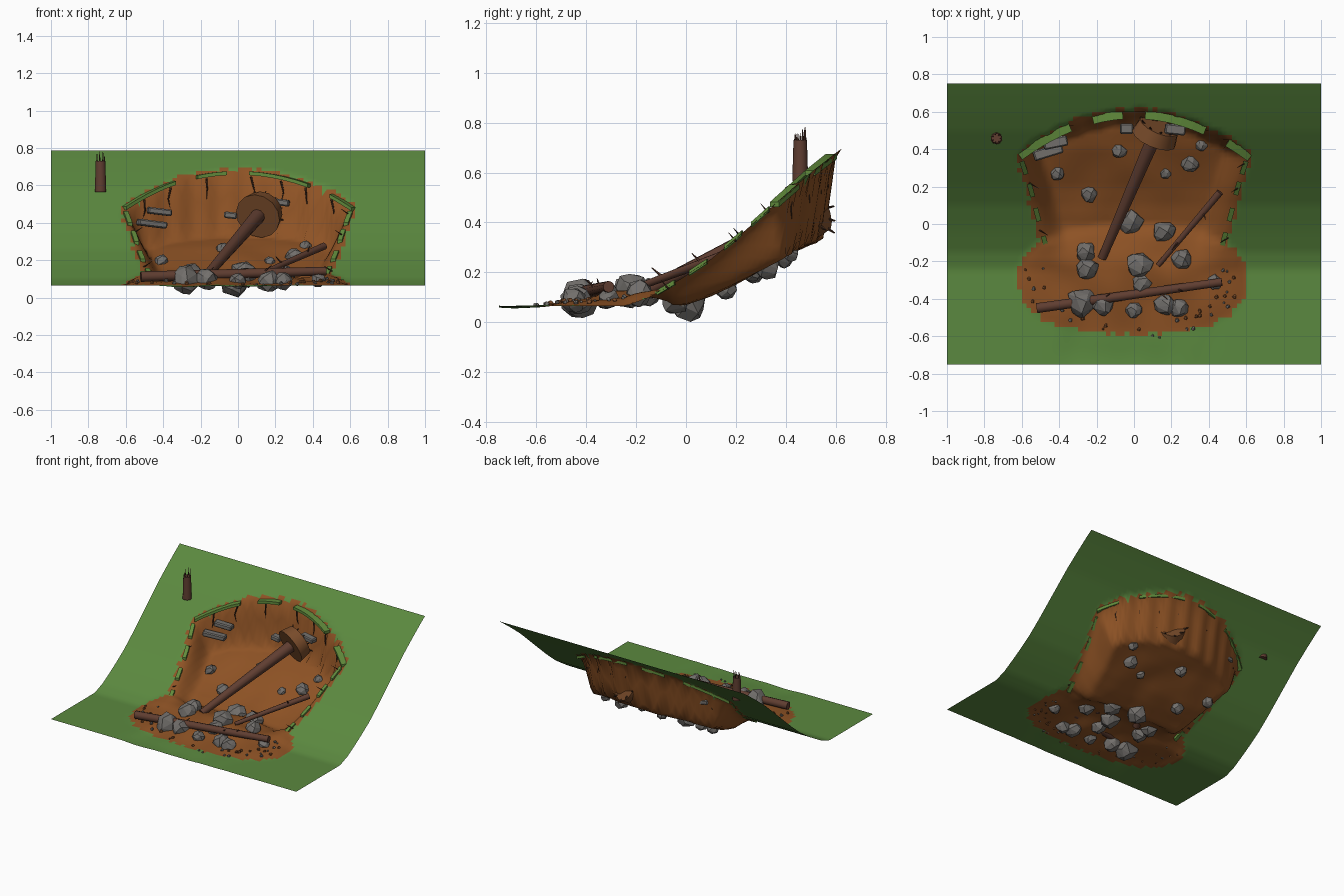
import bpy, bmesh, math, random
from mathutils import Vector, Matrix, noise

if "Cube" in bpy.data.objects:
    bpy.data.objects.remove(bpy.data.objects["Cube"])

random.seed(7)


def material(name, col):
    m = bpy.data.materials.new(name)
    m.diffuse_color = (*col, 1)
    m.use_nodes = True
    m.node_tree.nodes["Principled BSDF"].inputs["Base Color"].default_value = m.diffuse_color
    return m


GRASS = material("grass", (0.105, 0.25, 0.05))
TURF = material("turf", (0.12, 0.26, 0.045))
DIRT = material("dirt", (0.27, 0.085, 0.018))
ROCK = material("rock", (0.17, 0.16, 0.15))
BARK = material("bark", (0.115, 0.047, 0.03))
ROOT = material("root", (0.05, 0.022, 0.012))
CLOD = material("clod", (0.2, 0.075, 0.025))


def finish(name, bm, *mats):
    me = bpy.data.meshes.new(name)
    bmesh.ops.recalc_face_normals(bm, faces=bm.faces)
    bm.to_mesh(me)
    bm.free()
    for m in mats:
        me.materials.append(m)
    ob = bpy.data.objects.new(name, me)
    bpy.context.collection.objects.link(ob)
    return ob


def lerp(table, v):
    if v <= table[0][0]:
        return table[0][1]
    for (a, p), (b, q) in zip(table, table[1:]):
        if v <= b:
            return p + (q - p) * (v - a) / (b - a)
    return table[-1][1]


def smooth(t):
    t = max(0, min(1, t))
    return t * t * (3 - 2 * t)


# Hillside profile, slide floor and slide half width, all along y
HILL = [(-.24, .065), (-.15, .098), (-.05, .156), (0, .187), (.1, .253), (.2, .335), (.3, .423),
        (.4, .512), (.5, .6), (.6, .678), (.7, .752), (.75, .787)]
FLOOR = [(-.24, .065), (-.15, .068), (0, .075), (.1, .11), (.2, .155), (.3, .21),
         (.4, .265), (.5, .31), (.6, .345)]
WIDTH = [(-.2, .48), (-.1, .49), (.04, .53), (.2, .57), (.38, .63), (.6, .64)]


def hill(y):
    return lerp(HILL, y)


def rim(x):
    return .605 - .6 * x * x


def fan(x, y):
    return (abs(x + .01) / .6) ** 2.5 + (abs(y + .3) / .285) ** 2.5


def ground(x, y):
    head = rim(x) - y + .006 * math.sin(45 * x)
    side = lerp(WIDTH, y) - abs(x)
    s = smooth(head / .065) * smooth(side / .15)
    n = noise.noise(Vector((x * 5, y * 5, 0)))
    ramp = max(0, min(1, (y + .6) / .38))
    mound = .058 * ramp * max(0, 1 - fan(x, y)) ** .6 * (1 + .3 * n)
    return hill(y) - (hill(y) - lerp(FLOOR, y)) * s + mound + .012 * n * s


# Hillside sheet with the slide scar and debris fan sunk into it
bm = bmesh.new()
NX, NY = 80, 60
grid = [[bm.verts.new((x, y, ground(x, y)))
         for x in [-1 + 2 * i / NX for i in range(NX + 1)]]
        for y in [-.75 + 1.5 * j / NY for j in range(NY + 1)]]
for j in range(NY):
    for i in range(NX):
        f = bm.faces.new((grid[j][i], grid[j][i + 1], grid[j + 1][i + 1], grid[j + 1][i]))
        c = f.calc_center_median()
        r = random.uniform(.004, .02)
        scar = c.y > -.2 and rim(c.x) - c.y > -r and lerp(WIDTH, c.y) - abs(c.x) > -r
        f.material_index = int(scar or fan(c.x, c.y) < .95 + r * 7)
        f.smooth = True
finish("hillside", bm, GRASS, DIRT)


def rod(bm, a, b, r1, r2, sides=10):
    a, b = Vector(a), Vector(b)
    m = Matrix.Translation((a + b) / 2) @ (b - a).to_track_quat('Z', 'Y').to_matrix().to_4x4()
    bmesh.ops.create_cone(bm, cap_ends=True, segments=sides, radius1=r1, radius2=r2,
                          depth=(b - a).length, matrix=m)


def soften(ob):
    # Smooth the round sides, keep the flat ends
    for p in ob.data.polygons:
        p.use_smooth = len(p.vertices) == 4


def log(name, a, b, r1, r2, twigs=0):
    bm = bmesh.new()
    rod(bm, a, b, r1, r2)
    for k in range(twigs):
        p = Vector(a).lerp(Vector(b), random.uniform(.3, .9))
        rod(bm, p, p + Vector((random.uniform(-.05, .05), random.uniform(-.05, .05), .04)), .007, .002, 5)
    soften(finish(name, bm, BARK))


# Fallen logs
log("fallen_trunk", (-.17, -.18, .115), (.11, .47, .44), .024, .04)
log("toe_log", (-.52, -.45, .112), (.47, -.31, .142), .028, .023, 3)
log("thin_log", (.13, -.22, .13), (.46, .17, .275), .014, .02, 2)

# Root plate of the fallen trunk, with broken roots behind it
axis = Vector((.28, .65, .30)).normalized()
centre = Vector((.115, .48, .445))
bm = bmesh.new()
rod(bm, centre - axis * .025, centre + axis * .055, .125, .11, 14)
soften(finish("root_plate", bm, CLOD))
u = axis.orthogonal().normalized()
v = axis.cross(u)
bm = bmesh.new()
for k in range(10):
    d = u * math.cos(k * .63) + v * math.sin(k * .63)
    p = centre + d * .07 + axis * .03
    rod(bm, p, p + d * random.uniform(.03, .06) + axis * .04, .012, .003, 5)
finish("plate_roots", bm, ROOT)

# Snapped stump with splinters
bm = bmesh.new()
rod(bm, (-.735, .458, .565), (-.735, .458, .73), .032, .027)
for k in range(7):
    a = k * math.tau / 7
    x, y = -.735 + .021 * math.cos(a), .458 + .021 * math.sin(a)
    rod(bm, (x, y, .72), (x, y, random.uniform(.75, .782)), .005, .001, 4)
soften(finish("snapped_stump", bm, BARK))


def rock(bm, c, size, n=22):
    pts = []
    for k in range(n):
        z = 1 - 2 * (k + .5) / n
        a = k * 2.4 + random.uniform(-.35, .35)
        q = math.sqrt(1 - z * z)
        d = Vector((q * math.cos(a), q * math.sin(a), z)) * random.uniform(.88, 1.08)
        pts.append(bm.verts.new(Vector(c) + d * size))
    out = bmesh.ops.convex_hull(bm, input=pts)
    bmesh.ops.delete(bm, geom=[g for g in out["geom_interior"] if isinstance(g, bmesh.types.BMVert)],
                     context='VERTS')


# Boulders: x, y, radius
ROCKS = [(-.26, -.15, .055), (-.25, -.24, .06), (-.28, -.42, .08), (-.17, -.43, .06),
         (.03, -.22, .07), (.04, -.32, .055), (0, -.46, .045), (.17, -.43, .06), (.24, -.45, .05),
         (.255, -.19, .055), (.43, -.31, .04), (-.02, .01, .07), (.16, -.04, .062),
         (-.24, .16, .045), (-.41, .27, .04), (-.08, .39, .04), (.3, .325, .048),
         (.17, .27, .03), (.36, .42, .032)]
bm = bmesh.new()
for x, y, r in ROCKS:
    lift = .1 if y < -.1 else -.1
    rock(bm, (x, y, max(ground(x, y) + lift * r, r + .004)), r * 1.05)
finish("boulders", bm, ROCK)

# Slabs bedded in the head wall
bm = bmesh.new()
for x, y, z, w, turn in [(-.46, .385, .395, .16, .3), (-.42, .435, .46, .13, .2),
                         (-.04, .51, .44, .07, 0), (.22, .505, .51, .11, -.1)]:
    m = (Matrix.Translation((x, y, z)) @ Matrix.Rotation(turn, 4, 'Z')
         @ Matrix.Rotation(.12, 4, 'Y') @ Matrix.Diagonal((w, .055, .035, 1)))
    bmesh.ops.create_cube(bm, size=1, matrix=m)
bmesh.ops.bevel(bm, geom=bm.edges[:], offset=.007, segments=1, affect='EDGES')
finish("rock_slabs", bm, ROCK)

# Pebbles and clods scattered round the toe
for name, mat, count in (("pebbles", ROCK, 16), ("dirt_clods", CLOD, 18)):
    bm = bmesh.new()
    for k in range(count):
        a = random.uniform(math.pi * .95, math.pi * 2.05)
        s = random.uniform(.85, 1.08)
        x, y = .56 * s * math.cos(a), -.27 + .32 * s * math.sin(a)
        r = random.uniform(.007, .014)
        rock(bm, (x, y, ground(x, y) + r * .4), r, 10)
    finish(name, bm, mat)


# Turf lips overhanging the rim, swept as a small level rectangular section
def turf(bm, path, width, thick):
    rings = []
    for k, p in enumerate(path):
        t = (path[min(k + 1, len(path) - 1)] - path[max(k - 1, 0)]).normalized()
        n = Vector((-t.y, t.x)) * width / 2
        ring = []
        for s, h in ((-1, -.5), (1, -.5), (1, .5), (-1, .5)):
            q = p + n * s
            ring.append(bm.verts.new((q.x, q.y, hill(p.y) + h * thick)))
        rings.append(ring)
    for a, b in zip(rings, rings[1:]):
        for i in range(4):
            bm.faces.new((a[i], a[(i + 1) % 4], b[(i + 1) % 4], b[i]))
    bm.faces.new(rings[0])
    bm.faces.new(rings[-1])


bm = bmesh.new()
for x0, x1 in ((-.61, -.34), (-.22, -.06), (.06, .38), (.5, .62)):
    xs = [x0 + (x1 - x0) * k / 5 for k in range(6)]
    turf(bm, [Vector((x, rim(x) - .02)) for x in xs], .045, .02)
for side, ys in ((-1, (.3, .18, .05, -.1)), (1, (.3, .19, .05, -.08))):
    for y in ys:
        turf(bm, [Vector((side * (lerp(WIDTH, yy) - .015), yy)) for yy in (y - .035, y, y + .035)], .026, .02)
finish("turf_lips", bm, TURF)

# Bare roots hanging from the head wall and poking out of the flanks
bm = bmesh.new()
for x in (-.36, -.17, .07, .23, .36, -.5, .5):
    y = rim(x) - .03
    top = Vector((x, y + .01, hill(y) - .01))
    mid = top + Vector((random.uniform(-.015, .015), -.015, -.06))
    rod(bm, top, mid, .006, .004, 5)
    rod(bm, mid, mid + Vector((random.uniform(-.015, .015), .005, -.05)), .004, .001, 5)
for x, y in ((-.51, -.03), (.51, -.07), (-.56, .22), (.57, .2), (.6, .33)):
    p = Vector((x, y, hill(y) - .01))
    rod(bm, p, p + Vector((-.05 * x / abs(x), -.03, .035)), .005, .001, 5)
finish("bare_roots", bm, ROOT)
